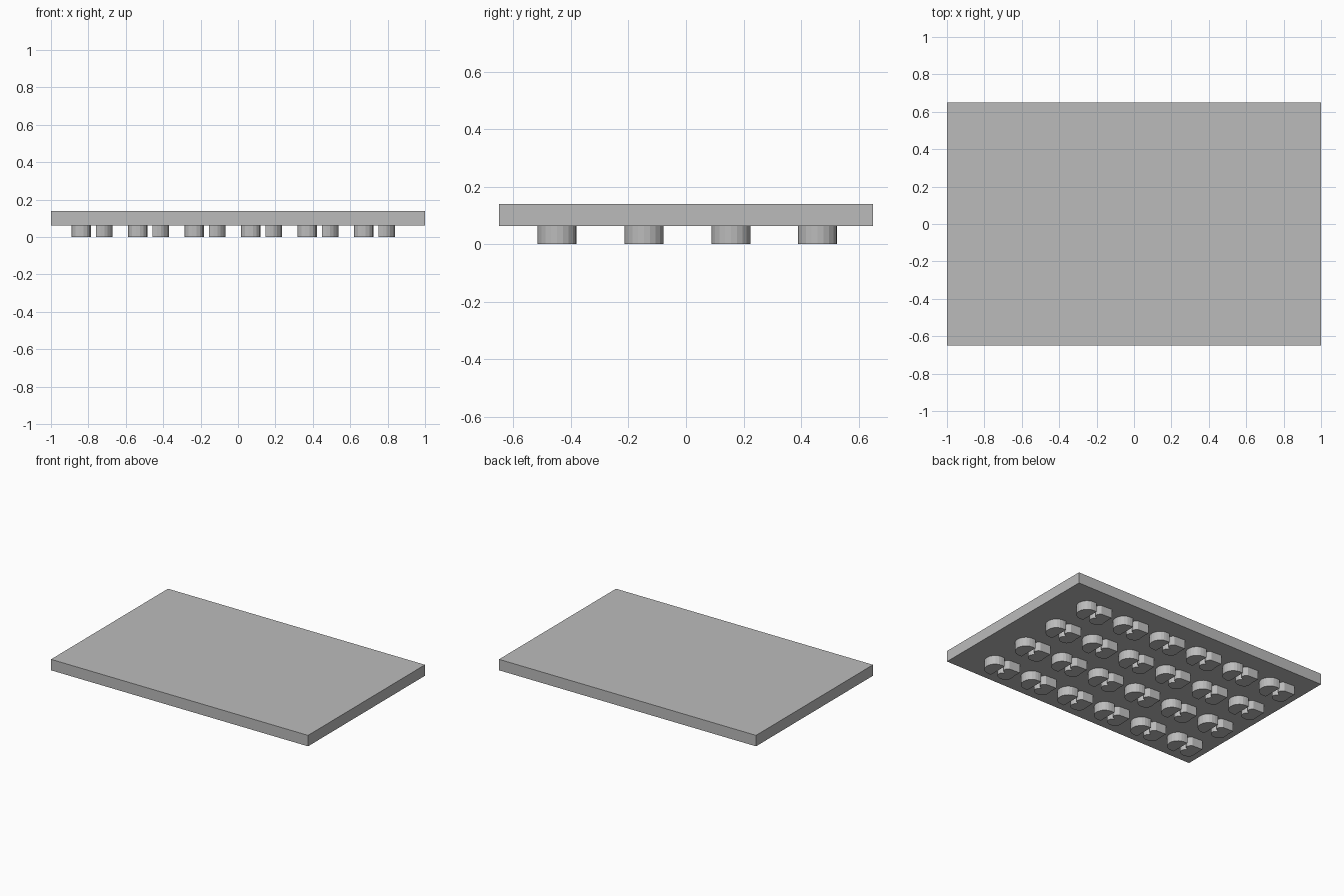
import bpy
import bmesh
from math import sin, cos, radians

cube = bpy.data.objects.get("Cube")
if cube:
    bpy.data.objects.remove(cube, do_unlink=True)

grey = bpy.data.materials.new("plain grey")
grey.use_nodes = True
colour = (0.5, 0.5, 0.5, 1)
grey.diffuse_color = colour
grey.node_tree.nodes["Principled BSDF"].inputs["Base Color"].default_value = colour

PLATE_BOTTOM, PLATE_TOP = 0.063, 0.14


def prism(name, outline, z0, z1):
    """Extrude a flat outline upward between two heights."""
    bm = bmesh.new()
    face = bm.faces.new([bm.verts.new((x, y, z0)) for x, y in outline])
    grown = bmesh.ops.extrude_face_region(bm, geom=[face])
    top = [v for v in grown["geom"] if isinstance(v, bmesh.types.BMVert)]
    bmesh.ops.translate(bm, verts=top, vec=(0, 0, z1 - z0))
    bmesh.ops.recalc_face_normals(bm, faces=bm.faces)
    mesh = bpy.data.meshes.new(name)
    bm.to_mesh(mesh)
    bm.free()
    mesh.materials.append(grey)
    obj = bpy.data.objects.new(name, mesh)
    bpy.context.collection.objects.link(obj)
    return obj


def arc(cx, cy, rx, ry, start, end, steps):
    angles = [radians(start + (end - start) * i / steps) for i in range(steps + 1)]
    return [(cx + rx * cos(a), cy + ry * sin(a)) for a in angles]


# Flat plate
prism("plate", [(-1, -0.65), (1, -0.65), (1, 0.65), (-1, 0.65)],
      PLATE_BOTTOM, PLATE_TOP)

# Half-round peg: straight on one side, bulging on the other
half_round = ([(-0.045, -0.068)] + arc(-0.02, 0, 0.065, 0.068, -90, 90, 10)
              + [(-0.045, 0.068)])

# Lobed peg: flat far end, two lobes with a waist between them, rounded near end
lobed = (arc(-0.005, -0.028, 0.05, 0.04, -150, 50, 8)
         + [(0.022, 0.006)]
         + arc(0.01, 0.035, 0.04, 0.033, -30, 60, 4)
         + [(-0.05, 0.068), (-0.05, 0.02), (-0.055, -0.03)])

# Pairs of pegs in a grid under the plate
for column in range(6):
    for row in range(4):
        x = -0.835 + 0.302 * column
        y = -0.448 + 0.302 * row
        for name, outline, shift in (("lobed_peg", lobed, 0),
                                     ("half_round_peg", half_round, 0.12)):
            peg = prism(f"{name}_{column}_{row}", outline, 0, PLATE_BOTTOM)
            peg.location = (x + shift, y, 0)
